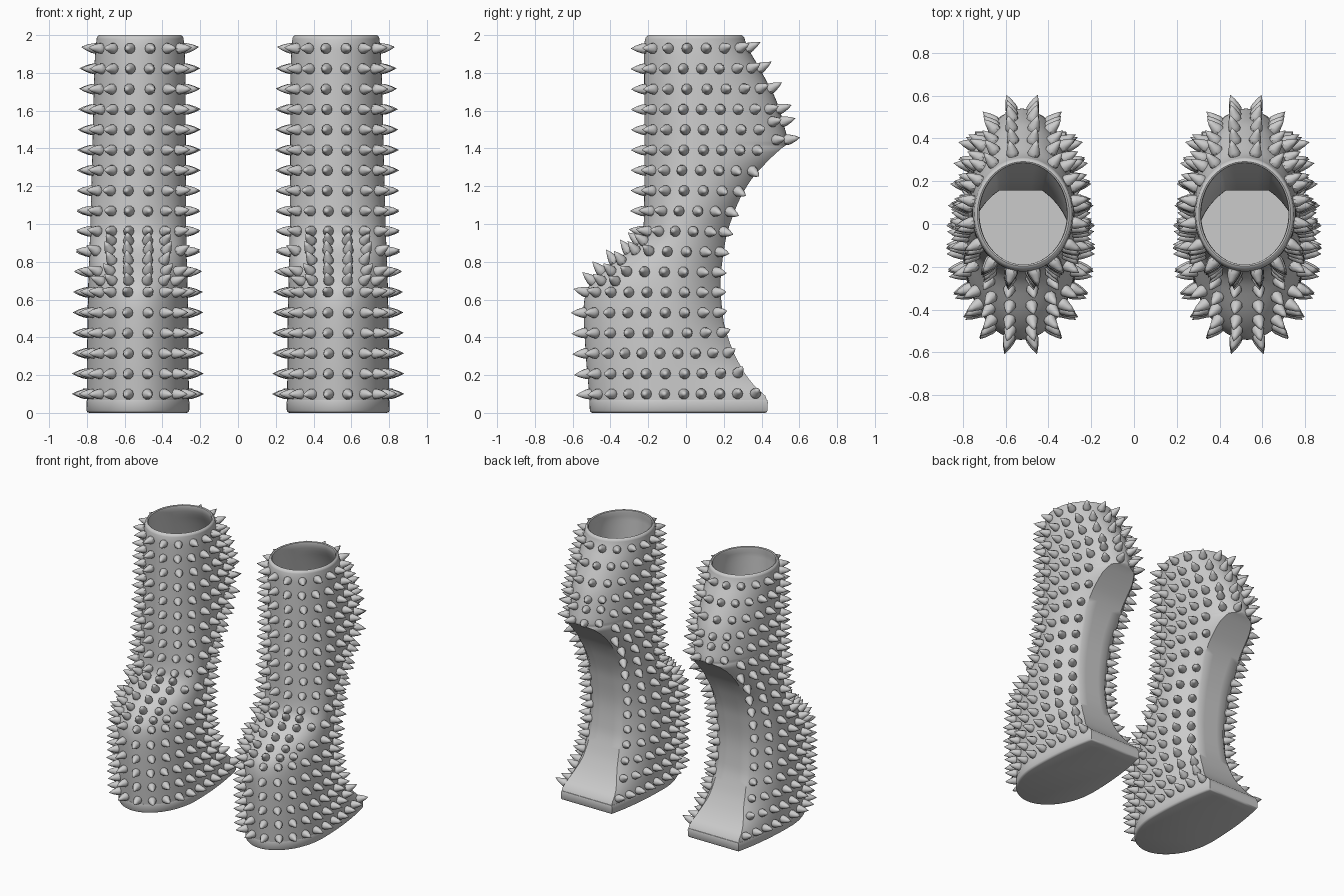
import bpy, bmesh, math
from mathutils import Vector

if "Cube" in bpy.data.objects:
    bpy.data.objects.remove(bpy.data.objects["Cube"])

CX = 0.53  # sideways offset of each boot

# profile keys as (z, value)
FRONT = [(0, -.505), (.07, -.51), (.3, -.53), (.55, -.542), (.64, -.53), (.72, -.475), (.78, -.41),
         (.83, -.34), (.88, -.275), (.94, -.232), (1.05, -.222), (1.5, -.22), (1.95, -.222), (2, -.21)]
BACK = [(0, .43), (.07, .43), (.14, .365), (.22, .305), (.35, .24), (.5, .197), (.68, .183), (.9, .207),
        (1.08, .262), (1.22, .335), (1.33, .43), (1.4, .505), (1.43, .54), (1.5, .525), (1.65, .48),
        (1.75, .43), (1.85, .375), (1.95, .32), (2, .305)]
CENTER = [(0, -.12), (.6, -.1), (.95, -.02), (1.2, .04), (1.5, .07), (2, .045)]
HALF_W = [(0, .27), (.4, .268), (.64, .264), (.9, .256), (1.2, .25), (1.6, .245), (1.9, .238), (2, .228)]
FLAT_W = [(0, .21), (.07, .21), (.3, .14), (.65, .11), (1, .115), (1.2, .14), (1.33, .135), (1.4, .1),
          (1.43, 0), (2, 0)]
TAPER = [(0, 1), (.1, 1), (.6, 1.3), (1, 1.3), (1.4, 1), (2, 1)]  # narrowing of the rear half


def interp(keys, z):
    """Monotone cubic through the keys."""
    n = len(keys)
    z = min(max(z, keys[0][0]), keys[-1][0])
    s = [(keys[i + 1][1] - keys[i][1]) / (keys[i + 1][0] - keys[i][0]) for i in range(n - 1)]

    def slope(i):
        if i == 0 or i == n - 1:
            return s[min(i, n - 2)]
        a, b = s[i - 1], s[i]
        return 2 * a * b / (a + b) if a * b > 0 else 0
    i = next(k for k in range(n - 1) if z <= keys[k + 1][0])
    h = keys[i + 1][0] - keys[i][0]
    t = (z - keys[i][0]) / h
    return ((2*t**3 - 3*t**2 + 1) * keys[i][1] + (t**3 - 2*t*t + t) * h * slope(i)
            + (3*t**2 - 2*t**3) * keys[i + 1][1] + (t**3 - t*t) * h * slope(i + 1))


def shape(z, grow=0):
    yf = interp(FRONT, z) - grow
    yb = interp(BACK, z) + grow
    yc, hw, p = interp(CENTER, z), interp(HALF_W, z) + grow, interp(TAPER, z)
    c = (max(0, interp(FLAT_W, z)) / (hw - grow)) ** (1 / p)
    t = math.sqrt(1 - c * c)
    return yf, yc, yb, hw, (yb - yc) / t, math.asin(t), p


def point(sh, z, a):
    """a runs from -pi/2 (toe) through 0 (side) to the edge of the rear cut."""
    yf, yc, yb, hw, b, cut, p = sh
    r = (yc - yf) if a < 0 else b
    c = math.cos(a)
    x = c if a < 0 else math.copysign(abs(c) ** p, c)
    return Vector((hw * x, yc + r * math.sin(a), z))


def ring(z, grow=0, zs=None):
    zs = z if zs is None else zs
    sh = shape(zs, grow)
    half = [point(sh, z, -math.pi / 2 * (1 - i / 18)) for i in range(18)]
    half += [point(sh, z, sh[5] * i / 16) for i in range(17)]
    last = half[-1]
    half += [Vector((last.x * k, last.y, z)) for k in (.5, 0)]
    return half + [Vector((-p.x, p.y, p.z)) for p in half[-2:0:-1]]


def finish(bm, name, angle):
    bmesh.ops.recalc_face_normals(bm, faces=bm.faces)
    for v in bm.verts:      # shafts lean slightly inwards
        v.co.x += CX - .012 * max(0, v.co.z - .8) / 1.2
    me = bpy.data.meshes.new(name)
    bm.to_mesh(me)
    bm.free()
    ob = bpy.data.objects.new(name, me)
    bpy.context.collection.objects.link(ob)
    ob.modifiers.new("other_boot", 'MIRROR').use_mirror_merge = False
    bpy.ops.object.select_all(action='DESELECT')
    ob.select_set(True)
    bpy.context.view_layer.objects.active = ob
    bpy.ops.object.shade_smooth_by_angle(angle=math.radians(angle))
    return ob


def loft(rings, name):
    bm = bmesh.new()
    vs = [[bm.verts.new(p) for p in r] for r in rings]
    n = len(vs[0])
    for lo, hi in zip(vs, vs[1:]):
        for i in range(n):
            bm.faces.new((lo[i], lo[(i + 1) % n], hi[(i + 1) % n], hi[i]))
    bm.faces.new(vs[0][::-1])
    bm.faces.new(vs[-1])
    bmesh.ops.remove_doubles(bm, verts=bm.verts, dist=1e-5)
    return finish(bm, name, 40)


# boot shaft: outer wall, rounded rim, inner wall down to an inner floor
levels = sorted({round(.06 + .03 * i, 3) for i in range(65)} | {1.4, 1.42, 1.43, 1.44})
outer = [ring(z) for z in levels if z < 1.985]
rim = [ring(1.985), ring(1.996, -.005), ring(2, -.013), ring(1.996, -.021), ring(1.98, -.026)]
inner = [ring(z, -.026) for z in reversed(levels) if .1 < z < 1.96]
loft(outer + rim + inner, "boot_shaft")

# sole slab with softened edges
loft([ring(0, -.012, .03), ring(.004, -.003, .03), ring(.012, .002, .03), ring(.058, .003, .05),
      ring(.068, 0, .07), ring(.07, -.006, .07)], "sole")

# spikes: bullet-shaped studs in rows, pointing along the surface normal
spikes = bmesh.new()
STUD = [(.024, -.012), (.029, .008), (.026, .022), (.015, .052)]


def add_spike(p, nrm):
    q = nrm.to_track_quat('Z', 'Y')
    rows = [[spikes.verts.new(p + q @ Vector((r * math.cos(k * math.pi / 5), r * math.sin(k * math.pi / 5), h)))
             for k in range(10)] for r, h in STUD]
    tip = spikes.verts.new(p + q @ Vector((0, 0, .08)))
    for lo, hi in zip(rows, rows[1:]):
        for k in range(10):
            spikes.faces.new((lo[k], lo[(k + 1) % 10], hi[(k + 1) % 10], hi[k]))
    for k in range(10):
        spikes.faces.new((rows[-1][k], rows[-1][(k + 1) % 10], tip))
    spikes.faces.new(rows[0][::-1])


def spike_row(z, a_min=-2, a_max=2):
    sh = shape(z)
    cut = sh[5]
    open_back = cut < math.pi / 2 - .01
    angs = [-math.pi / 2 + (cut + math.pi / 2) * i / 200 for i in range(201)]
    pts = [point(sh, z, a) for a in angs]
    length = [0]
    for a, b in zip(pts, pts[1:]):
        length.append(length[-1] + (b - a).length)
    total = length[-1]
    n = round(total / .098)
    step = (total - .05) / (n - .5) if open_back else total / n
    for i in range(n):
        s = (i + .5) * step
        j = min(next((k for k, l in enumerate(length) if l >= s), 200), 199)
        a, p = angs[j], pts[j]
        if not a_min <= a <= a_max:
            continue
        da = point(sh, z, a + .01) - point(sh, z, a - .01)
        zl = z if z > 1.43 else z - .01
        dz = point(shape(z + .01), z + .01, a) - point(shape(zl), zl, a)
        nrm = da.cross(dz).normalized()
        if nrm.dot(Vector((p.x, p.y - sh[1], 0))) < 0:
            nrm = -nrm
        add_spike(p, nrm)
        add_spike(Vector((-p.x, p.y, p.z)), Vector((-nrm.x, nrm.y, nrm.z)))


for i in range(18):
    limit = {12: .75, 13: .8}.get(i, 2)
    spike_row(.1 + .1076 * i, a_max=limit)
for z in (.695, .8, .905):      # denser rows over the instep
    spike_row(z, a_max=-.75)
for z in (1.445, 1.54):         # rows fan out around the heel
    spike_row(z, a_min=.8)
finish(spikes, "spikes", 35)
